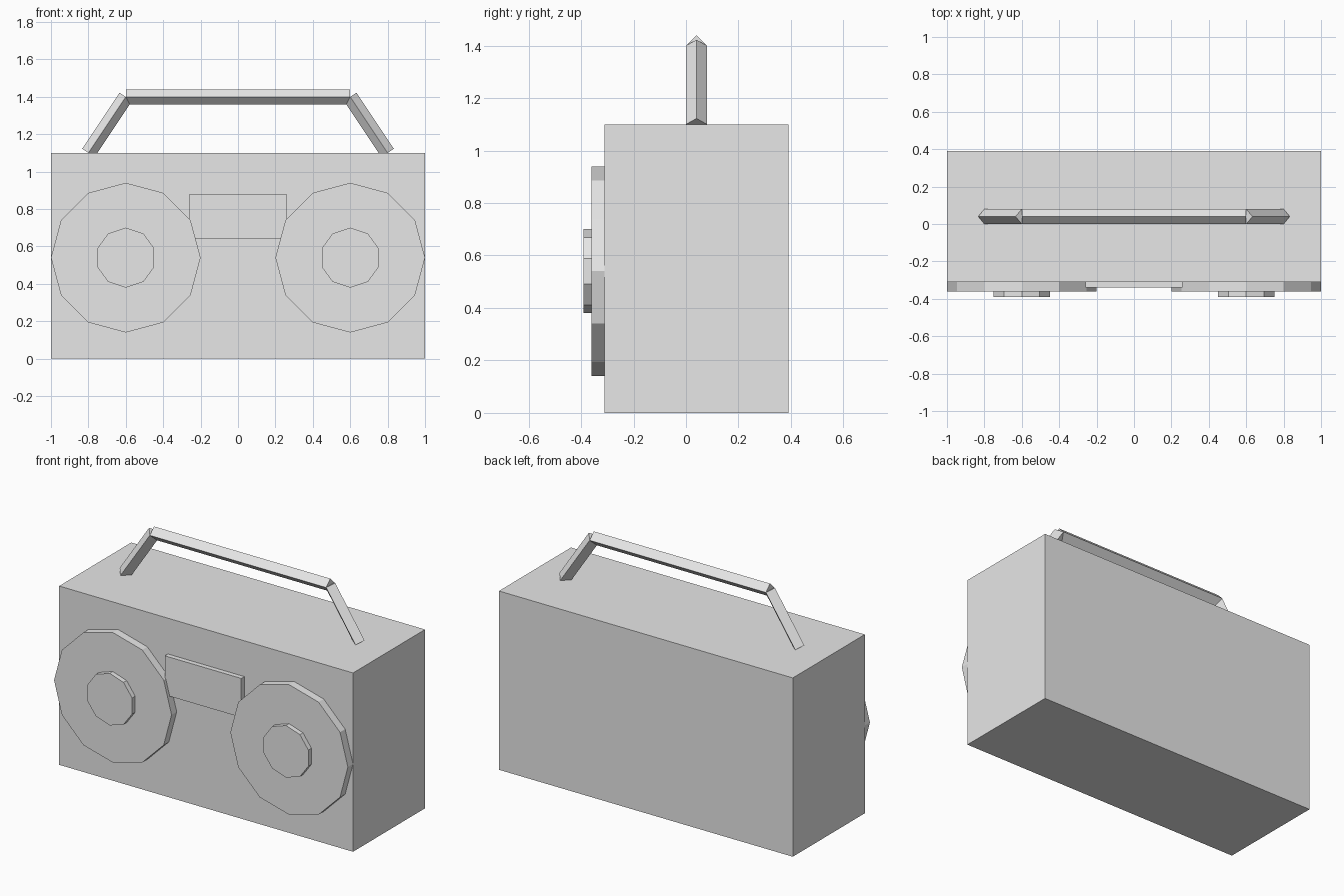
import bpy
from math import pi
from mathutils import Vector

cube = bpy.data.objects.get("Cube")
if cube:
    bpy.data.objects.remove(cube, do_unlink=True)

# Single light grey material
grey = bpy.data.materials.new("light_grey")
grey.use_nodes = True
colour = (0.8, 0.8, 0.8, 1)
grey.diffuse_color = colour
grey.node_tree.nodes["Principled BSDF"].inputs["Base Color"].default_value = colour


def finish(name):
    obj = bpy.context.object
    obj.name = name
    obj.data.name = name
    obj.data.materials.append(grey)
    return obj


def box(name, low, high):
    low, high = Vector(low), Vector(high)
    bpy.ops.mesh.primitive_cube_add(size=1, location=(low + high) / 2)
    obj = finish(name)
    for v in obj.data.vertices:
        v.co *= high - low


def disc(name, x, z, radius, sides, front, back):
    """Flat prism facing the front."""
    bpy.ops.mesh.primitive_cylinder_add(
        vertices=sides, radius=radius, depth=back - front,
        location=(x, (front + back) / 2, z), rotation=(pi / 2, 0, 0))
    finish(name)


def bar(name, start, end, radius=0.04):
    """Four-sided bar with one edge towards the front."""
    start, end = Vector(start), Vector(end)
    axis = end - start
    bpy.ops.mesh.primitive_cylinder_add(
        vertices=4, radius=radius, depth=axis.length, location=(start + end) / 2,
        rotation=Vector((0, 0, 1)).rotation_difference(axis).to_euler())
    finish(name)


# Case and tape panel
box("case", (-1, -0.31, 0), (1, 0.39, 1.1))
box("tape_panel", (-0.26, -0.34, 0.64), (0.26, -0.3, 0.88))

# Speakers and handle legs on both sides
for side, s in (("left", 1), ("right", -1)):
    disc(side + "_speaker", s * 0.6, 0.54, 0.4, 12, -0.36, -0.3)
    disc(side + "_speaker_centre", s * 0.6, 0.54, 0.16, 10, -0.39, -0.35)
    bar(side + "_handle_leg", (s * 0.8, 0.04, 1.1), (s * 0.6, 0.04, 1.4))

# Handle grip
bar("handle_grip", (-0.6, 0.04, 1.4), (0.6, 0.04, 1.4))
